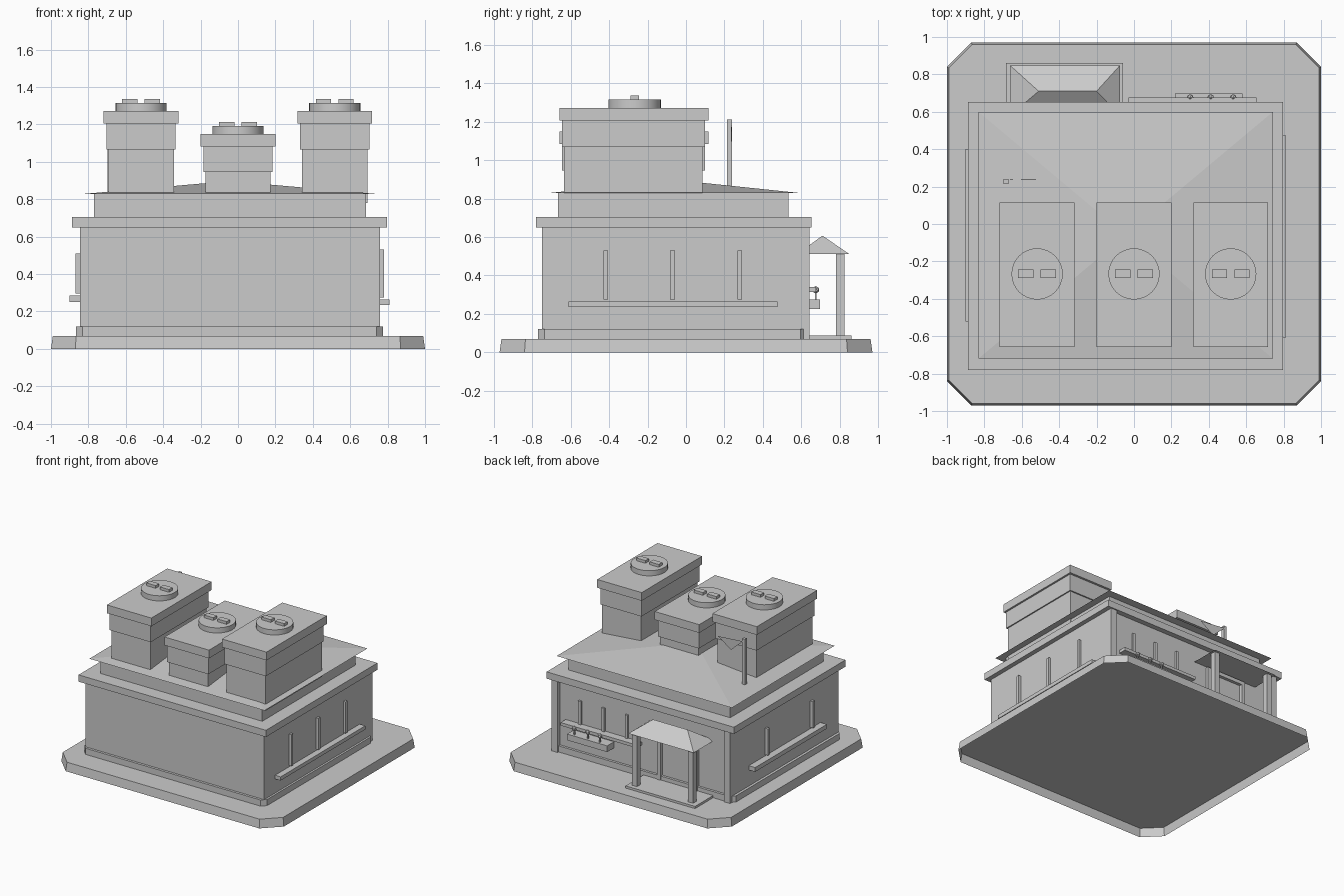
import bpy, bmesh
from math import radians

cube = bpy.data.objects.get("Cube")
if cube:
    bpy.data.objects.remove(cube, do_unlink=True)

grey = bpy.data.materials.new("plain_grey")
grey.use_nodes = True
COLOUR = (0.6, 0.6, 0.6, 1)
grey.diffuse_color = COLOUR
grey.node_tree.nodes["Principled BSDF"].inputs["Base Color"].default_value = COLOUR


def mesh_object(name, bm, fix=True):
    if fix:
        bmesh.ops.recalc_face_normals(bm, faces=bm.faces)
    me = bpy.data.meshes.new(name)
    bm.to_mesh(me)
    bm.free()
    me.materials.append(grey)
    ob = bpy.data.objects.new(name, me)
    bpy.context.collection.objects.link(ob)
    return ob


def box(name, x, y, z):
    """Box from (min, max) pairs."""
    bm = bmesh.new()
    bmesh.ops.create_cube(bm, size=1)
    for v in bm.verts:
        v.co = [r[0] if c < 0 else r[1] for c, r in zip(v.co, (x, y, z))]
    return mesh_object(name, bm)


def around(c, w):
    return (c - w / 2, c + w / 2)


def chamfered(name, x, y, z, cut, inset=0, bottom=True):
    """Slab with cut corners, its top drawn in by inset."""
    def ring(d):
        x0, x1, y0, y1 = x[0] + d, x[1] - d, y[0] + d, y[1] - d
        c = cut - d / 2
        return [(x0 + c, y0), (x1 - c, y0), (x1, y0 + c), (x1, y1 - c),
                (x1 - c, y1), (x0 + c, y1), (x0, y1 - c), (x0, y0 + c)]
    bm = bmesh.new()
    low = [bm.verts.new((*p, z[0])) for p in ring(0)]
    top = [bm.verts.new((*p, z[1])) for p in ring(inset)]
    for i in range(8):
        j = (i + 1) % 8
        bm.faces.new((low[i], low[j], top[j], top[i]))
    bm.faces.new(top)
    if bottom:
        bm.faces.new(low[::-1])
    return mesh_object(name, bm, fix=False)


def hip_roof(name, x, y, z, ridge_x, ridge_y):
    """Hipped roof; equal ridge ends give a pyramid."""
    bm = bmesh.new()
    corners = ((x[0], y[0]), (x[1], y[0]), (x[1], y[1]), (x[0], y[1]))
    a, b, c, d = [bm.verts.new((*p, z[0])) for p in corners]
    p, q = [bm.verts.new((r, ridge_y, z[1])) for r in ridge_x]
    for f in ((a, b, q, p), (b, c, q), (c, d, p, q), (d, a, p), (d, c, b, a)):
        bm.faces.new(f)
    bmesh.ops.remove_doubles(bm, verts=bm.verts, dist=0.0001)
    return mesh_object(name, bm)


def drum(name, x, y, z, radius):
    bm = bmesh.new()
    bmesh.ops.create_cone(bm, cap_ends=True, segments=32, radius1=radius,
                          radius2=radius, depth=z[1] - z[0])
    bmesh.ops.translate(bm, verts=bm.verts, vec=(x, y, sum(z) / 2))
    ob = mesh_object(name, bm)
    bpy.ops.object.select_all(action="DESELECT")
    ob.select_set(True)
    bpy.context.view_layer.objects.active = ob
    bpy.ops.object.shade_smooth_by_angle(angle=radians(30))


# Ground slab, open underneath, and plinth
chamfered("ground_slab", (-1, 1), (-0.97, 0.97), (0, 0.07), 0.13, 0.01, bottom=False)
chamfered("plinth", (-0.866, 0.776), (-0.77, 0.63), (0.07, 0.12), 0.035)

# Walls, with the back wall set in between corner columns
box("walls", (-0.845, 0.76), (-0.75, 0.61), (0.07, 0.66))
for side, x in (("right", (-0.845, -0.79)), ("left", (0.705, 0.76))):
    box(f"back_column_{side}", x, (0.6, 0.642), (0.07, 0.66))
box("cornice", (-0.887, 0.797), (-0.78, 0.652), (0.65, 0.705))
box("parapet", (-0.77, 0.685), (-0.667, 0.532), (0.7, 0.83))
hip_roof("main_roof", (-0.832, 0.743), (-0.72, 0.6), (0.828, 0.897),
         (-0.045, -0.045), -0.06)

# Side ledges and window bars
box("left_ledge", (0.75, 0.81), (-0.61, 0.477), (0.235, 0.265))
for i, y in enumerate((-0.417, -0.07, 0.28)):
    box(f"left_window_bar_{i}", (0.75, 0.78), around(y, 0.024), (0.275, 0.53))
box("right_ledge", (-0.902, -0.84), (-0.52, 0.4), (0.25, 0.285))
for i, y in enumerate((-0.4, 0.18)):
    box(f"right_window_bar_{i}", (-0.87, -0.84), around(y, 0.024), (0.295, 0.51))

# Three roof towers with stepped caps, round vents and paired bars
for name, x, base, z in (("right", -0.518, 0.8, 1.272), ("middle", 0, 0.8, 1.15),
                         ("left", 0.517, 0.78, 1.272)):
    neck = z - 0.205
    box(f"{name}_tower_body", around(x, 0.35), (-0.635, 0.087), (base, neck))
    box(f"{name}_tower_collar", around(x, 0.37), (-0.645, 0.098), (neck, z - 0.065))
    box(f"{name}_tower_cap", around(x, 0.4), (-0.658, 0.116), (z - 0.067, z))
    drum(f"{name}_tower_vent", x, -0.267, (z, z + 0.042), 0.137)
    for i, dx in enumerate((-0.06, 0.06)):
        box(f"{name}_vent_bar_{i}", around(x + dx, 0.082), around(-0.267, 0.045),
            (z + 0.04, z + 0.064))

# Flag pole with pennant
box("flag_pole", around(-0.684, 0.025), around(0.227, 0.025), (0.83, 1.21))
bm = bmesh.new()
bm.faces.new([bm.verts.new(p) for p in ((-0.68, 0.24, 1.19), (-0.45, 0.235, 1.17),
                                        (-0.57, 0.235, 1.09))])
mesh_object("pennant", bm)

# Back porch
box("porch_floor", (-0.685, -0.06), (0.6, 0.862), (0.07, 0.088))
hip_roof("porch_roof", (-0.663, -0.075), (0.58, 0.848), (0.512, 0.607),
         (-0.51, -0.2), 0.71)
for side, x in (("right", -0.62), ("left", -0.115)):
    box(f"porch_post_{side}", around(x, 0.045), around(0.803, 0.045), (0.08, 0.515))
for side, x in (("right", -0.53), ("left", -0.2)):
    box(f"door_frame_{side}", around(x, 0.03), (0.6, 0.635), (0.08, 0.5))
box("door_lintel", (-0.545, -0.185), (0.6, 0.635), (0.47, 0.5))

# Back window sill, bars, planter and plants
box("back_sill", (-0.03, 0.655), (0.6, 0.675), (0.315, 0.34))
for i, x in enumerate((0.1, 0.31, 0.52)):
    box(f"back_window_bar_{i}", around(x, 0.024), (0.6, 0.625), (0.34, 0.53))
box("planter", (0.22, 0.58), (0.6, 0.698), (0.225, 0.275))
for i, x in enumerate((0.3, 0.41, 0.53)):
    bm = bmesh.new()
    bmesh.ops.create_icosphere(bm, subdivisions=1, radius=0.02)
    bmesh.ops.translate(bm, verts=bm.verts, vec=(x, 0.675, 0.325))
    mesh_object(f"plant_{i}", bm)
    box(f"plant_stem_{i}", around(x, 0.01), around(0.675, 0.01), (0.27, 0.32))
